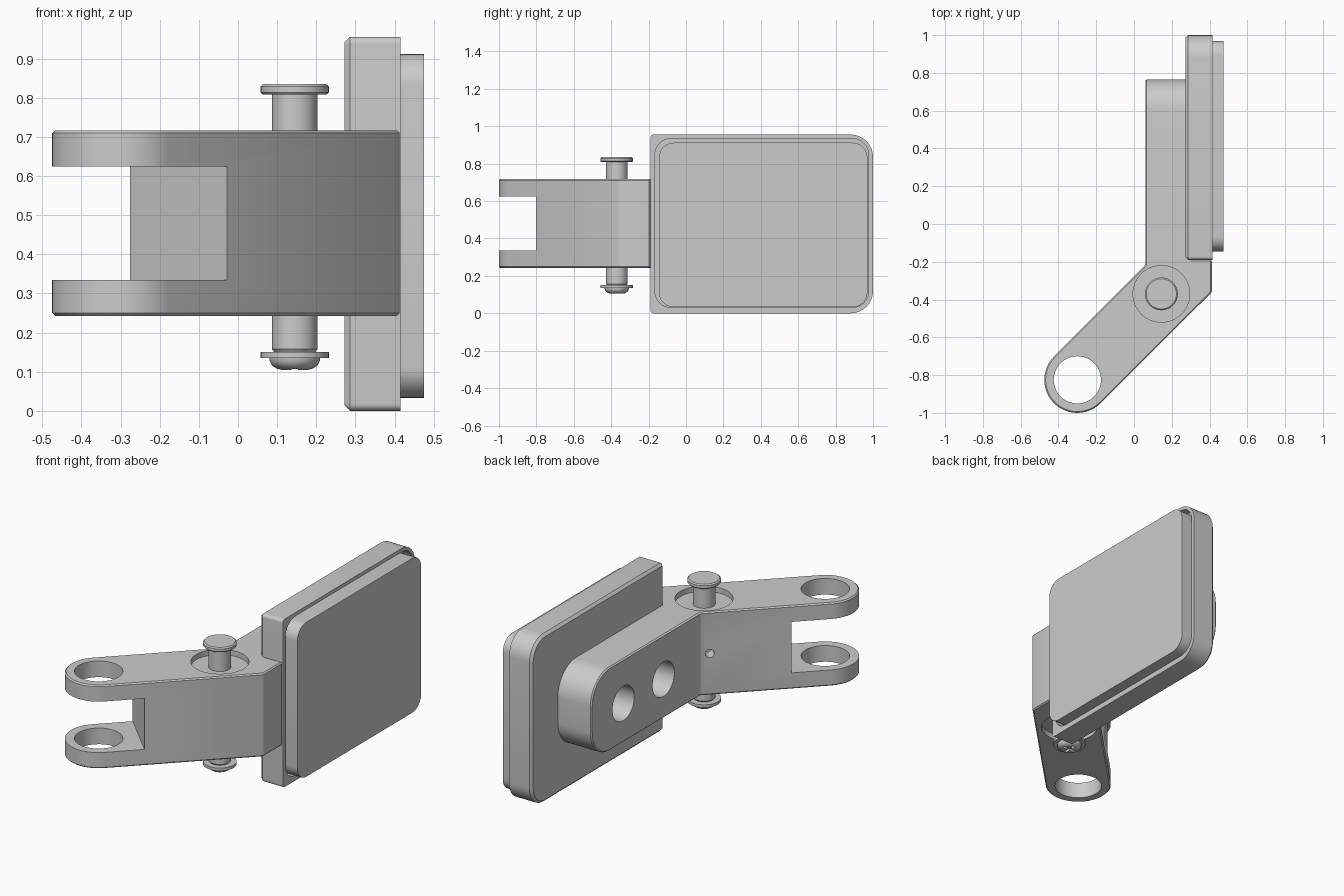
import bpy, bmesh, math
from mathutils import Vector

if "Cube" in bpy.data.objects:
    bpy.data.objects.remove(bpy.data.objects["Cube"], do_unlink=True)

grey = bpy.data.materials.new("plain grey")
grey.use_nodes = True
grey.diffuse_color = (0.6, 0.6, 0.6, 1)
grey.node_tree.nodes["Principled BSDF"].inputs["Base Color"].default_value = (0.6, 0.6, 0.6, 1)


def finish(bm, name):
    bmesh.ops.recalc_face_normals(bm, faces=bm.faces)
    mesh = bpy.data.meshes.new(name)
    bm.to_mesh(mesh)
    bm.free()
    mesh.materials.append(grey)
    obj = bpy.data.objects.new(name, mesh)
    bpy.context.collection.objects.link(obj)
    return obj


def activate(obj):
    bpy.ops.object.select_all(action='DESELECT')
    obj.select_set(True)
    bpy.context.view_layer.objects.active = obj


def smooth(obj):
    activate(obj)
    bpy.ops.object.shade_smooth_by_angle(angle=math.radians(30))


def cut(obj, cutter):
    cutter.hide_render = True
    mod = obj.modifiers.new("cut", 'BOOLEAN')
    mod.operation, mod.solver, mod.object = 'DIFFERENCE', 'EXACT', cutter
    activate(obj)
    bpy.ops.object.modifier_apply(modifier=mod.name)
    bpy.data.objects.remove(cutter, do_unlink=True)


def prism(points, offset):
    bm = bmesh.new()
    face = bm.faces.new([bm.verts.new(p) for p in points])
    new = bmesh.ops.extrude_face_region(bm, geom=[face])["geom"]
    bmesh.ops.translate(bm, vec=offset, verts=[v for v in new if isinstance(v, bmesh.types.BMVert)])
    return bm


def rod(name, a, b, radius, sides=48):
    a, b = Vector(a), Vector(b)
    bm = bmesh.new()
    bmesh.ops.create_cone(bm, cap_ends=True, segments=sides, radius1=radius, radius2=radius, depth=(b - a).length)
    obj = finish(bm, name)
    obj.rotation_mode = 'QUATERNION'
    obj.rotation_quaternion = (b - a).to_track_quat('Z', 'Y')
    obj.location = (a + b) / 2
    return obj


def box(name, centre, size, turn=0):
    bm = bmesh.new()
    bmesh.ops.create_cube(bm, size=1)
    bmesh.ops.scale(bm, vec=size, verts=bm.verts)
    obj = finish(bm, name)
    obj.location, obj.rotation_euler.z = centre, turn
    return obj


def slab(name, x0, x1, y, z, r_front, r_back, chamfer=0):
    """Rounded rectangle in y and z, extruded along x."""
    points = []
    corners = [(y[1], z[1], r_back, -1, -1), (y[0], z[1], r_front, 1, -1),
               (y[0], z[0], r_front, 1, 1), (y[1], z[0], r_back, -1, 1)]
    for i, (cy, cz, r, sy, sz) in enumerate(corners):
        for k in range(9):
            t = math.pi / 2 * (i + k / 8)
            points.append((x0, cy + sy * r + r * math.cos(t), cz + sz * r + r * math.sin(t)))
    bm = prism(points, (x1 - x0, 0, 0))
    if chamfer:
        rim = [e for e in bm.edges if all(abs(v.co.x - x0) < 1e-5 for v in e.verts)]
        bmesh.ops.bevel(bm, geom=rim, offset=chamfer, segments=1, affect='EDGES')
    return finish(bm, name)


def lathe(name, centre, profile):
    bm = bmesh.new()
    verts = [bm.verts.new((r, 0, z)) for r, z in profile]
    edges = [bm.edges.new(pair) for pair in zip(verts, verts[1:])]
    bmesh.ops.spin(bm, geom=verts + edges, axis=(0, 0, 1), cent=(0, 0, 0), steps=48, angle=math.tau)
    bmesh.ops.remove_doubles(bm, verts=bm.verts, dist=1e-5)
    obj = finish(bm, name)
    obj.location = (centre[0], centre[1], 0)
    return obj


LOW, HIGH, MID = 0.243, 0.717, 0.48
EYE, PIN, R = (-0.30, -0.825), (0.145, -0.37), 0.175
BAR_END = 0.765

# Bent arm: round eye end, diagonal link and straight bar
outline = [(EYE[0] + R * math.cos(t), EYE[1] + R * math.sin(t))
           for t in (math.radians(135 + 180 * k / 24) for k in range(25))]
outline += [(0.413, -0.36), (0.413, -0.19), (0.30, -0.19), (0.30, BAR_END), (0.06, BAR_END), (0.06, -0.217)]
bm = prism([(x, y, LOW) for x, y in outline], (0, 0, HIGH - LOW))
ends = [e for e in bm.edges if all(abs(v.co.y - BAR_END) < 1e-5 for v in e.verts)
        and abs(e.verts[0].co.z - e.verts[1].co.z) < 1e-5]
bmesh.ops.bevel(bm, geom=ends, offset=0.165, segments=10, profile=0.5, affect='EDGES')
arm = finish(bm, "hinge_arm")
soft = arm.modifiers.new("soft edges", 'BEVEL')
soft.width, soft.segments, soft.limit_method = 0.007, 1, 'ANGLE'
soft.angle_limit = math.radians(40)
activate(arm)
bpy.ops.object.modifier_apply(modifier=soft.name)

# Fork slot and eye holes
reach = 0.21 - 0.3
slot_x, slot_y = (c + reach * math.sqrt(0.5) * 1.0 for c in EYE)
shift = 0.148 - 0.3 * math.sqrt(0.5)
cut(arm, box("slot_cutter", (EYE[0] + shift, EYE[1] + shift, MID), (0.6, 0.6, 0.29), math.pi / 4))
cut(arm, rod("eye_cutter", (*EYE, 0), (*EYE, 1), 0.125))

# Shallow recesses around the pin
cut(arm, rod("top_recess_cutter", (*PIN, HIGH - 0.03), (*PIN, 1), 0.15))
cut(arm, rod("bottom_recess_cutter", (*PIN, 0), (*PIN, LOW + 0.03), 0.15))

# Set screw hole and two mounting holes in the bar
cut(arm, rod("set_screw_cutter", (-0.08, -0.145, MID), (0.075, -0.30, MID), 0.024, 24))
for y in (0.117, 0.478):
    cut(arm, rod("mounting_cutter", (0, y, 0.465), (0.4, y, 0.465), 0.098))
smooth(arm)

# Holder plate with a pocket for the pad
plate = slab("holder_plate", 0.272, 0.415, (-0.19, 1.0), (0, 0.956), 0.018, 0.12, 0.014)
cut(plate, slab("pocket_cutter", 0.365, 0.5, (-0.167, 0.977), (0.03, 0.935), 0.09, 0.09))
smooth(plate)
smooth(slab("pad", 0.36, 0.475, (-0.145, 0.97), (0.033, 0.912), 0.08, 0.08))

# Hinge pin with a flat head
smooth(lathe("hinge_pin", PIN, [
    (0, 0.835), (0.08, 0.835), (0.087, 0.829), (0.087, 0.814), (0.081, 0.808),
    (0.058, 0.808), (0.058, 0.158), (0.052, 0.15), (0, 0.15)]))

# Washer and domed cross-slot screw under the pin
smooth(lathe("washer", PIN, [(0, 0.151), (0.087, 0.151), (0.087, 0.135), (0, 0.135)]))
screw = lathe("retaining_screw", PIN, [
    (0, 0.137), (0.065, 0.137), (0.064, 0.127), (0.058, 0.116), (0.048, 0.109), (0.036, 0.105), (0, 0.105)])
for turn in (0, math.pi / 2):
    cut(screw, box("cross_cutter", (*PIN, 0.1), (0.08, 0.016, 0.04), turn))
smooth(screw)
